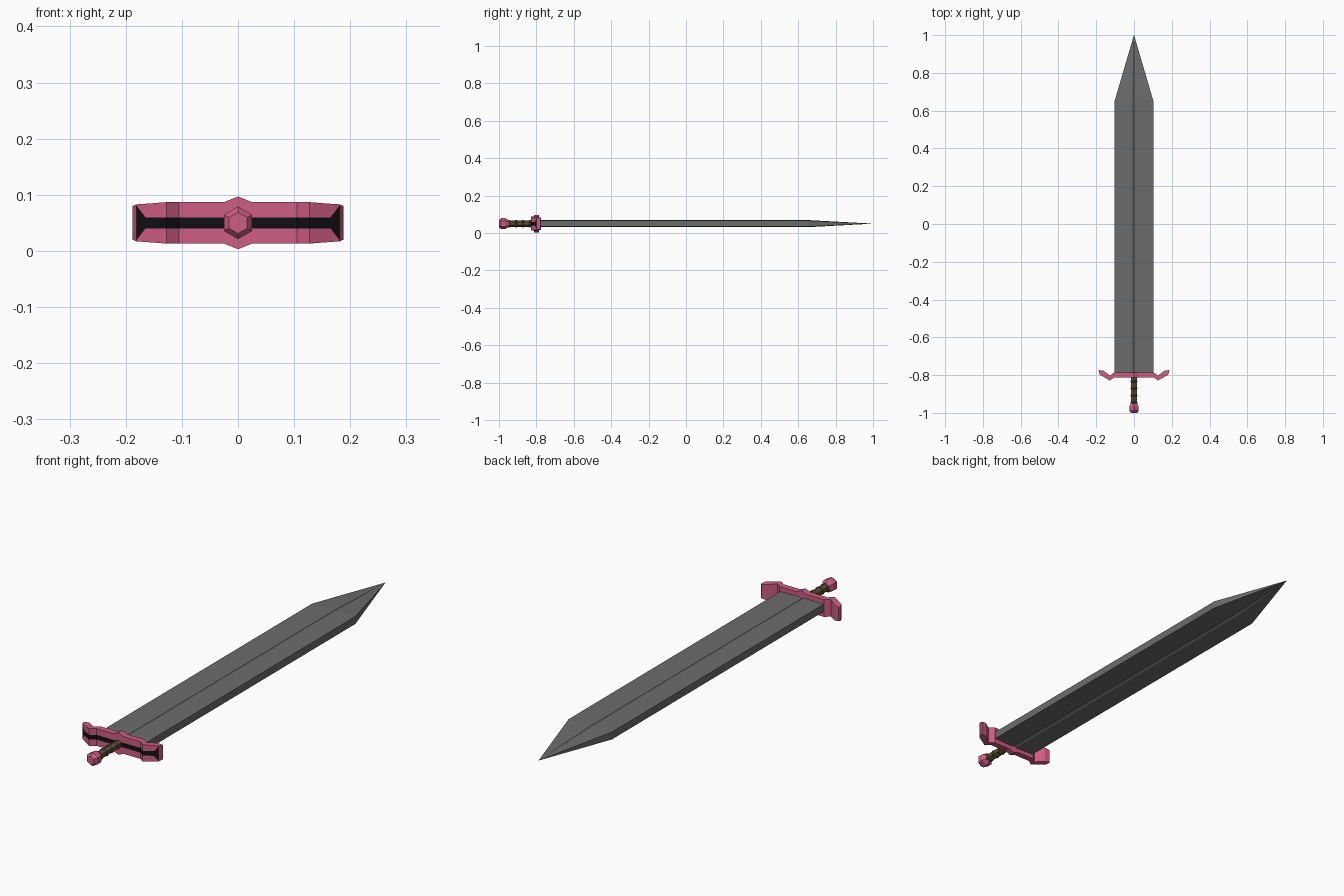
import bpy, bmesh, math

if "Cube" in bpy.data.objects:
    bpy.data.objects.remove(bpy.data.objects["Cube"])

ZC = 0.05  # height of the sword's mid plane


def material(name, rgb):
    m = bpy.data.materials.new(name)
    m.diffuse_color = (*rgb, 1)
    m.use_nodes = True
    m.node_tree.nodes["Principled BSDF"].inputs["Base Color"].default_value = m.diffuse_color
    return m


PINK = material("pink", (0.62, 0.11, 0.23))
BLACK = material("black", (0.005, 0.005, 0.006))
BROWN = material("brown", (0.12, 0.085, 0.04))
STEEL = material("steel", (0.15, 0.15, 0.15))


def loft(name, rings, mats, black_side=None):
    """Skin a list of equal-length closed rings and cap both ends."""
    bm = bmesh.new()
    loops = [[bm.verts.new(p) for p in ring] for ring in rings]
    n = len(loops[0])
    for a, b in zip(loops, loops[1:]):
        for i in range(n):
            j = (i + 1) % n
            f = bm.faces.new((a[i], a[j], b[j], b[i]))
            f.material_index = 1 if i == black_side else 0
    bm.faces.new(loops[0])
    bm.faces.new(loops[-1][::-1])
    bmesh.ops.remove_doubles(bm, verts=bm.verts, dist=1e-5)
    bmesh.ops.recalc_face_normals(bm, faces=bm.faces)
    mesh = bpy.data.meshes.new(name)
    bm.to_mesh(mesh)
    bm.free()
    for m in mats:
        mesh.materials.append(m)
    ob = bpy.data.objects.new(name, mesh)
    bpy.context.collection.objects.link(ob)
    return ob


def hex_turned(name, profile, mat):
    """Six-sided turned part along y from (y, radius) pairs."""
    rings = [[(r * math.sin(k * math.pi / 3), y, ZC + r * math.cos(k * math.pi / 3))
              for k in range(6)] for y, r in profile]
    return loft(name, rings, [mat])


# Blade: flat slab with a shallow centre groove, tapering to a point
def blade_ring(y, s):
    half = [(0.103, -0.016), (0.103, 0.016), (0.012, 0.019), (0, 0.013)]
    pts = half + [(-0.012, 0.019), (-0.103, 0.016), (-0.103, -0.016),
                  (-0.012, -0.019), (0, -0.013), (0.012, -0.019)]
    return [(x * s, y, ZC + z * s) for x, z in pts]


loft("blade", [blade_ring(-0.795, 1), blade_ring(0.65, 1), blade_ring(1.0, 0.004)], [STEEL])

# Crossguard: front x, back x, front y, back y, half height, half band height
stations = [
    (0.000, 0.000, -0.812, -0.786, 0.047, 0.010),
    (0.025, 0.025, -0.812, -0.786, 0.037, 0.010),
    (0.105, 0.105, -0.812, -0.786, 0.037, 0.010),
    (0.127, 0.127, -0.829, -0.803, 0.037, 0.010),
    (0.165, 0.150, -0.807, -0.785, 0.034, 0.010),
    (0.181, 0.163, -0.798, -0.776, 0.033, 0.031),
    (0.188, 0.184, -0.778, -0.774, 0.030, 0.028),
]


def guard_ring(s, side):
    xf, xb, yf, yb, h, b = s
    pts = [(xf, yf, -h), (xf, yf, -b), (xf, yf, b), (xf, yf, h), (xb, yb, h), (xb, yb, -h)]
    return [(side * x, y, ZC + z) for x, y, z in pts]


rings = [guard_ring(s, -1) for s in reversed(stations[1:])] + [guard_ring(s, 1) for s in stations]
guard = loft("crossguard", rings, [PINK, BLACK], black_side=1)
# keep the outermost end strips pink
for f in guard.data.polygons:
    if abs(f.center.x) > 0.182:
        f.material_index = 0

# Grip: hexagonal handle with raised wrap rings
grip = [(-0.962, 0.017)]
for k in range(4):
    y = -0.945 + k * 0.037
    grip += [(y - 0.006, 0.017), (y - 0.003, 0.020), (y + 0.003, 0.020), (y + 0.006, 0.017)]
grip += [(-0.805, 0.017)]
hex_turned("grip", grip, BROWN)

# Pommel: chamfered hexagonal knob
hex_turned("pommel", [(-1.0, 0.019), (-0.988, 0.029), (-0.965, 0.029), (-0.95, 0.019)], PINK)
